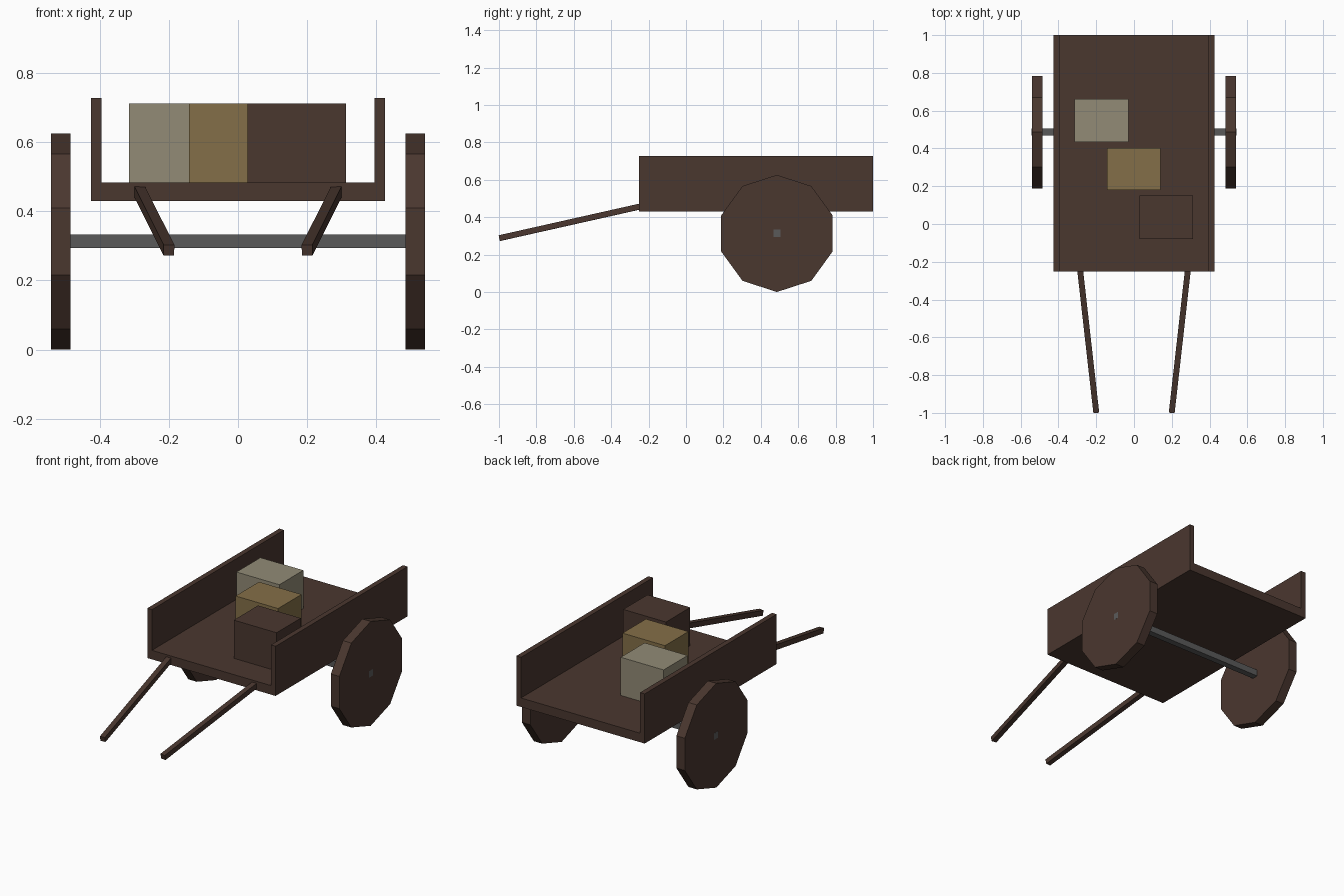
import bpy, bmesh, math
from mathutils import Vector, Matrix

if "Cube" in bpy.data.objects:
    bpy.data.objects.remove(bpy.data.objects["Cube"])


def material(name, rgb):
    m = bpy.data.materials.new(name)
    lin = [((c / 255 + 0.055) / 1.055) ** 2.4 for c in rgb]
    m.diffuse_color = (*lin, 1)
    m.use_nodes = True
    m.node_tree.nodes["Principled BSDF"].inputs["Base Color"].default_value = m.diffuse_color
    return m


WOOD = material("dark wood", (74, 55, 47))
CREAM = material("cream crate", (146, 139, 118))
TAN = material("tan crate", (132, 111, 72))
METAL = material("grey metal", (90, 90, 90))


def finish(name, bm, mat):
    bmesh.ops.recalc_face_normals(bm, faces=bm.faces)
    me = bpy.data.meshes.new(name)
    bm.to_mesh(me)
    bm.free()
    me.materials.append(mat)
    ob = bpy.data.objects.new(name, me)
    bpy.context.collection.objects.link(ob)
    return ob


def box(name, lo, hi, mat):
    lo, hi = Vector(lo), Vector(hi)
    bm = bmesh.new()
    bmesh.ops.create_cube(bm, size=1, matrix=Matrix.Translation((lo + hi) / 2)
                          @ Matrix.Diagonal((*(hi - lo), 1)))
    return finish(name, bm, mat)


def prism(name, points, direction, mat):
    bm = bmesh.new()
    face = bm.faces.new([bm.verts.new(p) for p in points])
    ext = bmesh.ops.extrude_face_region(bm, geom=[face], use_keep_orig=True)
    verts = [g for g in ext["geom"] if isinstance(g, bmesh.types.BMVert)]
    bmesh.ops.translate(bm, verts=verts, vec=direction)
    return finish(name, bm, mat)


# Cart bed: U-shaped section with floor and two side walls
W, T, Z0, Z1, Z2 = 0.426, 0.395, 0.43, 0.484, 0.728
section = [(-W, Z0), (W, Z0), (W, Z2), (T, Z2), (T, Z1), (-T, Z1), (-T, Z2), (-W, Z2)]
prism("cart_bed", [(x, -0.252, z) for x, z in section], (0, 1.252, 0), WOOD)

# Crates
box("brown_crate", (0.028, -0.08, Z1), (0.312, 0.15, 0.713), WOOD)
box("tan_crate", (-0.142, 0.18, Z1), (0.14, 0.402, 0.713), TAN)
box("cream_crate", (-0.315, 0.435, Z1), (-0.03, 0.662, 0.713), CREAM)

# Axle
box("axle", (-0.5415, 0.468, 0.294), (0.5415, 0.506, 0.333), METAL)

# Ten-sided wheels and the pull handles, one per side
R = 0.313
for side, s in (("left", -1), ("right", 1)):
    rim = [(s * 0.485, 0.486 + R * math.sin(k * math.pi / 5), R + R * math.cos(k * math.pi / 5))
           for k in range(10)]
    prism(side + "_wheel", rim, (s * 0.056, 0, 0), WOOD)

    tip, root = Vector((s * 0.2, -0.997, 0.288)), Vector((s * 0.285, -0.245, 0.457))
    d = root - tip
    across = d.cross(Vector((0, 0, 1))).normalized() * 0.0155
    up = across.cross(d).normalized() * 0.0155
    ends = [tip + across * a + up * b for a, b in ((-1, -1), (1, -1), (1, 1), (-1, 1))]
    prism(side + "_handle", ends, d, WOOD)
